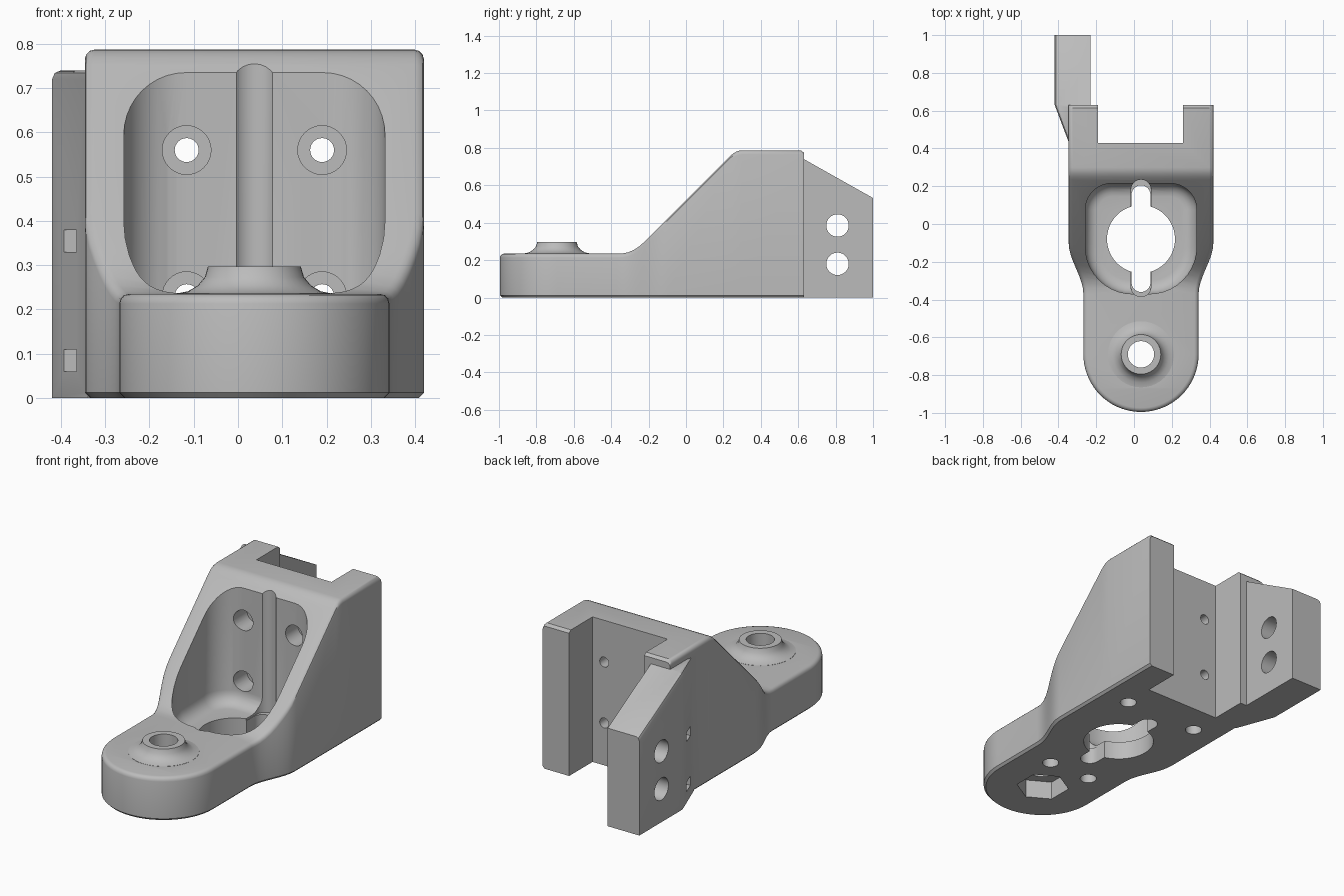
import bpy
import bmesh
import math

CX = 0.037  # symmetry plane of the main body

if "Cube" in bpy.data.objects:
    bpy.data.objects.remove(bpy.data.objects["Cube"], do_unlink=True)

grey = bpy.data.materials.new("plain grey")
grey.use_nodes = True
grey.diffuse_color = (0.5, 0.5, 0.5, 1)
grey.node_tree.nodes["Principled BSDF"].inputs["Base Color"].default_value = (0.5, 0.5, 0.5, 1)


def loft(name, rings, cap_start=True):
    """Skin a row of matching closed rings into a solid."""
    bm = bmesh.new()
    rows = [[bm.verts.new(p) for p in ring] for ring in rings]
    n = len(rows[0])
    for a, b in zip(rows, rows[1:]):
        for i in range(n):
            j = (i + 1) % n
            bm.faces.new((a[i], a[j], b[j], b[i]))
    if cap_start:
        bm.faces.new(rows[0])
    bm.faces.new(rows[-1])
    bmesh.ops.remove_doubles(bm, verts=bm.verts, dist=1e-5)
    bmesh.ops.recalc_face_normals(bm, faces=bm.faces)
    mesh = bpy.data.meshes.new(name)
    bm.to_mesh(mesh)
    bm.free()
    mesh.materials.append(grey)
    obj = bpy.data.objects.new(name, mesh)
    bpy.context.collection.objects.link(obj)
    return obj


def arc(cx, cy, r, start, end, n):
    return [(cx + r * math.cos(math.radians(start + (end - start) * i / n)),
             cy + r * math.sin(math.radians(start + (end - start) * i / n))) for i in range(n + 1)]


def prism(name, outline, z0, z1):
    return loft(name, [[(x, y, z) for x, y in outline] for z in (z0, z1)])


def cylinder(name, axis, a, b, r, lo, hi, n=32, turn=0):
    circle = arc(a, b, r, turn, turn + 360, n)[:-1]
    place = {"x": lambda p, q, h: (h, p, q),
             "y": lambda p, q, h: (p, h, q),
             "z": lambda p, q, h: (p, q, h)}[axis]
    return loft(name, [[place(p, q, h) for p, q in circle] for h in (lo, hi)])


def box(name, x0, x1, y0, y1, z0, z1):
    return prism(name, [(x0, y0), (x1, y0), (x1, y1), (x0, y1)], z0, z1)


def capsule(hw, y0, y1):
    return arc(CX, y1 - hw, hw, 0, 180, 12) + arc(CX, y0 + hw, hw, 180, 360, 12)


def pocket_outline(d):
    """Plan of the recess, inset by d."""
    hw, y0, y1, rb, rf = 0.295 - d, -0.37 + d, 0.215 - d, 0.14 - d, 0.25 - d
    return (arc(CX + hw - rb, y1 - rb, rb, 0, 90, 10) + arc(CX - hw + rb, y1 - rb, rb, 90, 180, 10)
            + arc(CX - hw + rf, y0 + rf, rf, 180, 270, 10) + arc(CX + hw - rf, y0 + rf, rf, 270, 360, 10))


def combine(target, other, operation):
    mod = target.modifiers.new("cut", "BOOLEAN")
    mod.operation = operation
    mod.solver = "EXACT"
    mod.object = other
    bpy.context.view_layer.objects.active = target
    bpy.ops.object.modifier_apply(modifier=mod.name)
    bpy.data.objects.remove(other, do_unlink=True)


# Body: cross-sections from the round toe to the tall back
def top_height(y):
    if y < -0.35:
        return 0.235
    if y < -0.22:
        return 0.235 + (y + 0.35) ** 2 / 0.26
    if y < 0.234:
        return y + 0.52
    if y < 0.3:
        return 0.787 - (0.3 - y) ** 2 / 0.132
    return 0.787 if y < 0.62 else 0.774


def half_width(y):
    t = min(max((y + 0.37) / 0.27, 0), 1)
    return 0.305 + 0.078 * t * t * (3 - 2 * t)


def section(hw, y, top, nx=1, ny=0):
    r = 0.022
    levels = [(0.012, 0), (0, 0.012), (0, top - r)]
    levels += [(r * (1 - math.cos(a)), top - r + r * math.sin(a))
               for a in (math.pi / 6, math.pi / 3, math.pi / 2)]
    side = [(hw - d * nx, y + d * ny, z) for d, z in levels]
    return ([(CX + x, v, z) for x, v, z in side]
            + [(CX - x, v, z) for x, v, z in reversed(side)])


stations = []
for i in range(18):
    t = math.radians(90 - 5 * i)
    c, s = math.cos(t), math.sin(t)
    stations.append(section(0.305 * c, -0.69 - 0.305 * s, 0.235, c, s))
ys = [-0.69] + [-0.37 + 0.03 * i for i in range(10)]
ys += [0.234, 0.25, 0.267, 0.283, 0.3, 0.615, 0.63]
stations += [section(half_width(y), y, top_height(y)) for y in ys]
body = loft("bracket_body", stations, cap_start=False)


# Side arm: flares out of the body, then slopes down to the back
def arm_section(y, x0, x1, z):
    return [(x0, y, 0), (x1, y, 0), (x1, y, z), (x0 + 0.02, y, z),
            (x0 + 0.006, y, z - 0.006), (x0, y, z - 0.02)]


combine(body, loft("side_arm", [arm_section(0.415, -0.339, -0.25, 0.74),
                                arm_section(0.63, -0.42, -0.23, 0.74),
                                arm_section(1.0, -0.42, -0.23, 0.532)]), "UNION")

# Flared boss on the toe
flare = [(0.175, 0.2), (0.175, 0.236), (0.15, 0.241), (0.128, 0.254),
         (0.112, 0.273), (0.105, 0.297)]
combine(body, loft("toe_boss", [[(x, y, z) for x, y in arc(CX, -0.69, r, 0, 360, 40)[:-1]]
                                for r, z in flare]), "UNION")

# Recess with a rounded floor
floor, fillet = 0.1, 0.07
rings = []
for k in range(6):
    a = math.pi / 2 * k / 5
    d, z = fillet * (1 - math.sin(a)), floor + fillet * (1 - math.cos(a))
    rings.append([(x, y, z) for x, y in pocket_outline(d)])
rings.append([(x, y, 0.9) for x, y in pocket_outline(0)])
cutters = [loft("recess", rings)]

# Grooves and openings
cutters += [
    prism("wall_groove", capsule(0.053, -0.385, 0.235), 0.09, 0.9),
    prism("floor_slot", capsule(0.05, -0.36, 0.205), -0.1, 0.3),
    cylinder("floor_hole", "z", CX, -0.08, 0.18, -0.1, 0.15, 48),
    box("back_channel", -0.19, 0.26, 0.43, 0.8, -0.1, 0.9),
    cylinder("toe_hole", "z", CX, -0.69, 0.07, -0.1, 0.5),
    cylinder("nut_pocket", "z", CX, -0.69, 0.135, -0.1, 0.1, 6, 30),
]

# Back wall screw holes with counterbores
for x in (CX - 0.153, CX + 0.153):
    for z in (0.23, 0.56):
        cutters.append(cylinder("screw_hole", "y", x, z, 0.027, 0.1, 0.5))
        cutters.append(cylinder("counterbore", "y", x, z, 0.055, 0.12, 0.32))

# Blind holes underneath
for side in (-1, 1):
    for dx, y in ((0.127, -0.475), (0.22, 0.26)):
        cutters.append(cylinder("bottom_hole", "z", CX + side * dx, y, 0.042, -0.1, 0.12))

# Arm holes and the small slots in the flared side
for z in (0.18, 0.385):
    cutters.append(cylinder("arm_hole", "x", 0.81, z, 0.06, -0.6, -0.1))
for z in (0.06, 0.33):
    cutters.append(box("side_slot", -0.5, -0.33, 0.483, 0.558, z, z + 0.05))

for cutter in cutters:
    combine(body, cutter, "DIFFERENCE")

bpy.ops.object.select_all(action="DESELECT")
body.select_set(True)
bpy.context.view_layer.objects.active = body
bpy.ops.object.shade_smooth_by_angle(angle=math.radians(32))
